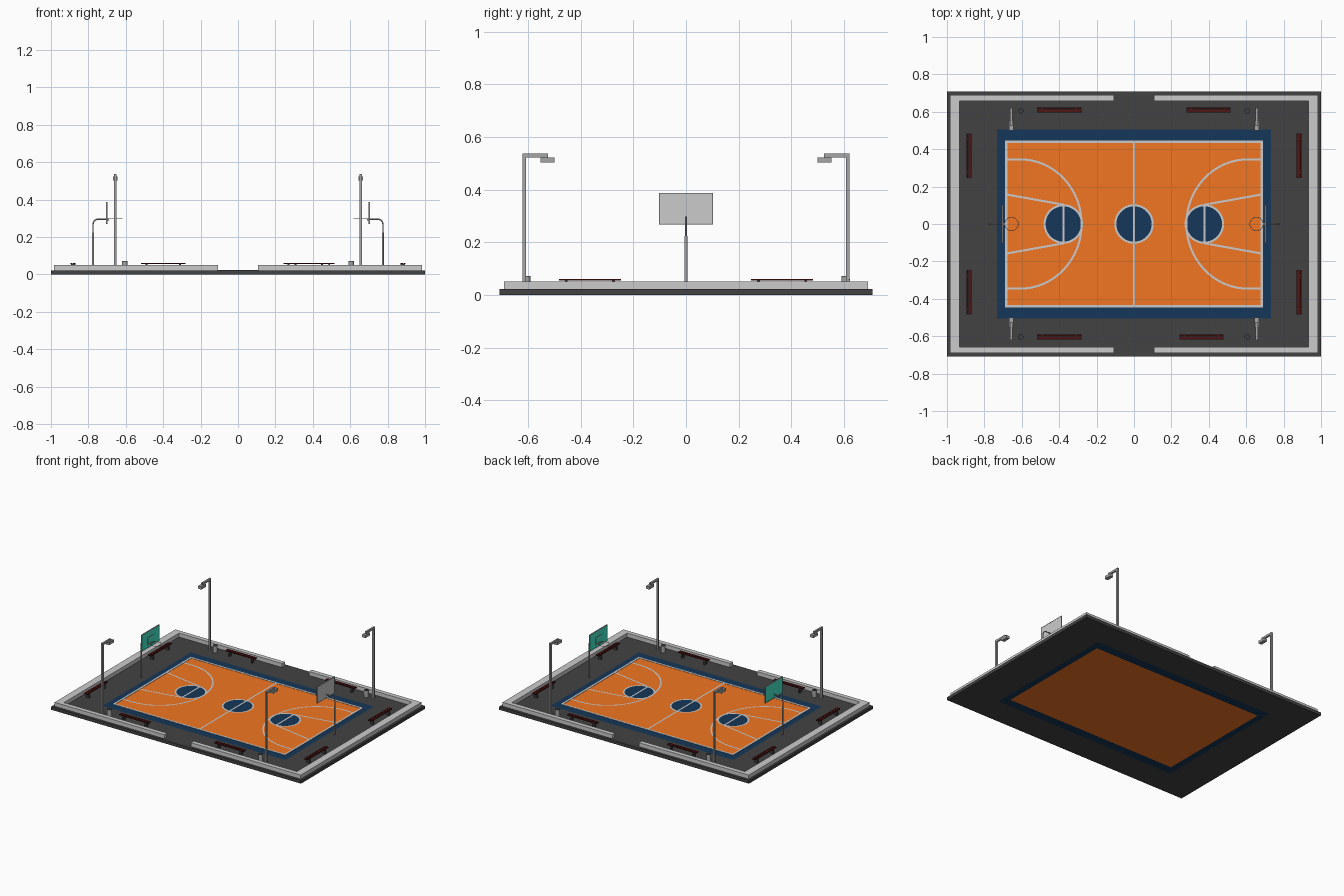
import bpy, bmesh, math
from mathutils import Vector

if "Cube" in bpy.data.objects:
    bpy.data.objects.remove(bpy.data.objects["Cube"])


def material(name, rgb):
    m = bpy.data.materials.new(name)
    m.diffuse_color = (*rgb, 1)
    m.use_nodes = True
    m.node_tree.nodes["Principled BSDF"].inputs["Base Color"].default_value = m.diffuse_color
    return m


ASPHALT = material("asphalt", (0.055, 0.055, 0.055))
BLUE = material("court_blue", (0.0075, 0.038, 0.10))
ORANGE = material("court_orange", (0.88, 0.18, 0.016))
WALL = material("concrete", (0.51, 0.51, 0.51))
METAL = material("metal", (0.38, 0.38, 0.38))
DARK = material("dark_metal", (0.05, 0.05, 0.05))
RED = material("bench_red", (0.08, 0.007, 0.007))
TEAL = material("board_teal", (0.06, 0.8, 0.6))
TOP = 0.0225


def finish(name, bm, mat=None, smooth=False):
    bmesh.ops.recalc_face_normals(bm, faces=bm.faces)
    me = bpy.data.meshes.new(name)
    bm.to_mesh(me)
    bm.free()
    ob = bpy.data.objects.new(name, me)
    bpy.context.collection.objects.link(ob)
    if mat:
        me.materials.append(mat)
    for p in me.polygons:
        p.use_smooth = smooth and len(p.vertices) == 4
    return ob


def add_box(bm, x0, x1, y0, y1, z0, z1):
    vs = bmesh.ops.create_cube(bm, size=1)["verts"]
    for v in vs:
        v.co = ((x0 + x1) / 2 + v.co.x * abs(x1 - x0),
                (y0 + y1) / 2 + v.co.y * abs(y1 - y0),
                (z0 + z1) / 2 + v.co.z * (z1 - z0))


def box(name, *dims, mat=None):
    bm = bmesh.new()
    add_box(bm, *dims)
    return finish(name, bm, mat)


def cylinder(name, x, y, z0, z1, r, mat=None, n=24):
    bm = bmesh.new()
    vs = bmesh.ops.create_cone(bm, cap_ends=True, segments=n, radius1=r, radius2=r, depth=z1 - z0)["verts"]
    bmesh.ops.translate(bm, verts=vs, vec=(x, y, (z0 + z1) / 2))
    return finish(name, bm, mat, True)


def frame(name, ox, oy, ix, iy, z0, z1, mat=None):
    # rectangular ring
    bm = bmesh.new()
    sg = [(-1, -1), (1, -1), (1, 1), (-1, 1)]
    rings = [[bm.verts.new((a * x, b * y, z)) for a, b in sg]
             for x, y, z in [(ox, oy, z0), (ox, oy, z1), (ix, iy, z1), (ix, iy, z0)]]
    for k in range(4):
        p, q = rings[k], rings[(k + 1) % 4]
        for i in range(4):
            j = (i + 1) % 4
            bm.faces.new((p[i], p[j], q[j], q[i]))
    return finish(name, bm, mat)


def line(name, pts, w=0.011, closed=False, z=0.0245):
    # flat painted ribbon along a path
    bm = bmesh.new()
    pts = [Vector(p) for p in pts]
    n = len(pts)
    pairs = []
    for i, p in enumerate(pts):
        a = pts[(i - 1) % n] if closed or i else p
        b = pts[(i + 1) % n] if closed or i < n - 1 else p
        d = (b - a).normalized() * w / 2
        pairs.append([bm.verts.new((p.x - s * d.y, p.y + s * d.x, z)) for s in (-1, 1)])
    for i in range(n if closed else n - 1):
        p, q = pairs[i], pairs[(i + 1) % n]
        bm.faces.new((p[0], q[0], q[1], p[1]))
    ob = finish(name, bm)
    if ob.data.polygons[0].normal.z < 0:
        ob.data.flip_normals()
    return ob


def tube(name, pts, r, mat):
    cu = bpy.data.curves.new(name, "CURVE")
    cu.dimensions = "3D"
    cu.bevel_depth = r
    cu.bevel_resolution = 2
    cu.use_fill_caps = True
    sp = cu.splines.new("POLY")
    sp.points.add(len(pts) - 1)
    for p, c in zip(sp.points, pts):
        p.co = (*c, 1)
    cu.materials.append(mat)
    ob = bpy.data.objects.new(name, cu)
    bpy.context.collection.objects.link(ob)


# Ground slab with blue surround and orange court
frame("ground", 1, 0.708, 0.732, 0.506, 0, TOP, ASPHALT)
frame("court_surround", 0.732, 0.506, 0.685, 0.44, 0, TOP, BLUE)
box("court_floor", -0.685, 0.685, -0.44, 0.44, 0, TOP, mat=ORANGE)

# Low perimeter walls with an opening front and back
for s in (-1, 1):
    box("end_wall", s * 0.985, s * 0.932, -0.69, 0.69, 0.01, 0.051, mat=WALL)
    for t in (-1, 1):
        box("side_wall", s * 0.107, s * 0.932, t * 0.69, t * 0.658, 0.01, 0.051, mat=WALL)

# Painted lines and circles
frame("border_line", 0.69, 0.446, 0.676, 0.433, TOP, 0.0245)
line("halfway_line", [(0, -0.435), (0, 0.435)])
for cx in (-0.378, 0, 0.376):
    cylinder("court_circle", cx, 0, TOP - 0.002, 0.0236, 0.1, BLUE, 48)
    line("circle_line", [(cx + 0.1 * math.cos(a * math.tau / 48), 0.1 * math.sin(a * math.tau / 48))
                         for a in range(48)], closed=True)
for s in (-1, 1):
    line("free_throw_line", [(s * 0.376, -0.1), (s * 0.376, 0.1)])
    for t in (-1, 1):
        line("key_line", [(s * 0.677, t * 0.157), (s * 0.376, t * 0.103)])
    arc = [(s * (0.61 - 0.33 * math.cos(a)), 0.346 * math.sin(a))
           for a in (math.pi * (i / 32 - 0.5) for i in range(33))]
    line("three_point_line", [(s * 0.677, -0.346)] + arc + [(s * 0.677, 0.346)])

# Hoops
for s in (-1, 1):
    cylinder("hoop_post", s * 0.775, 0, 0.01, 0.225, 0.0055, METAL, 16)
    bend = [(s * (0.747 + 0.028 * math.cos(a)), 0, 0.268 + 0.028 * math.sin(a))
            for a in (i * math.pi / 12 for i in range(7))]
    tube("hoop_arm", [(s * 0.775, 0, 0.22)] + bend + [(s * 0.704, 0, 0.296)], 0.0035, METAL)
    box("backboard", s * 0.699, s * 0.703, -0.1, 0.1, 0.271, 0.386, mat=TEAL)
    if s > 0:
        box("backboard_back", 0.703, 0.705, -0.1, 0.1, 0.271, 0.386)
    # board edge and target square
    bm = bmesh.new()
    for x0, x1, hy, z0, z1, w in ((0.698, 0.706, 0.102, 0.269, 0.388, 0.003),
                                  (0.697, 0.699, 0.035, 0.292, 0.345, 0.004)):
        for t in (-1, 1):
            add_box(bm, s * x0, s * x1, t * hy, t * (hy - w), z0, z1)
        for z in (z0, z1 - w):
            add_box(bm, s * x0, s * x1, -hy + w, hy - w, z, z + w)
    finish("backboard_frame", bm, METAL)
    box("rim_bracket", s * 0.69, s * 0.699, -0.008, 0.008, 0.29, 0.3, mat=METAL)
    bpy.ops.mesh.primitive_torus_add(major_segments=32, minor_segments=8, major_radius=0.036,
                                     minor_radius=0.0016, location=(s * 0.655, 0, 0.297))
    ring = bpy.context.object
    ring.name = "hoop_rim"
    ring.data.materials.append(METAL)
    bpy.ops.object.shade_smooth()

# Lamp posts and litter bins
for s in (-1, 1):
    for t in (-1, 1):
        x = s * 0.656
        box("lamp_post", x - 0.007, x + 0.007, t * 0.621, t * 0.607, 0.01, 0.538, mat=METAL)
        box("lamp_arm", x - 0.006, x + 0.006, t * 0.607, t * 0.524, 0.523, 0.538, mat=METAL)
        box("lamp_head", x - 0.013, x + 0.013, t * 0.553, t * 0.5, 0.503, 0.523, mat=METAL)
        cylinder("litter_bin", s * 0.605, t * 0.605, 0.01, 0.07, 0.015, METAL)
        cylinder("bin_opening", s * 0.605, t * 0.605, 0.069, 0.072, 0.0145, DARK)


def bench(cx, cy, along_x):
    def put(bm, a, b, c, d, z0, z1):
        add_box(bm, *((cx + a, cx + b, cy + c, cy + d) if along_x
                      else (cx + c, cx + d, cy + a, cy + b)), z0, z1)
    seat, legs = bmesh.new(), bmesh.new()
    for c in (-0.0135, -0.004, 0.0055):
        put(seat, -0.118, 0.118, c, c + 0.008, 0.055, 0.062)
    for a in (-0.095, 0.085):
        put(legs, a, a + 0.01, -0.012, 0.012, TOP - 0.002, 0.055)
    finish("bench_seat", seat, RED)
    finish("bench_legs", legs, DARK)


# Benches around the court
for x, y in ((-0.4, -0.605), (0.36, -0.605), (-0.4, 0.609), (0.398, 0.609)):
    bench(x, y, True)
for s in (-1, 1):
    for t in (-1, 1):
        bench(s * 0.882, t * 0.365, False)
